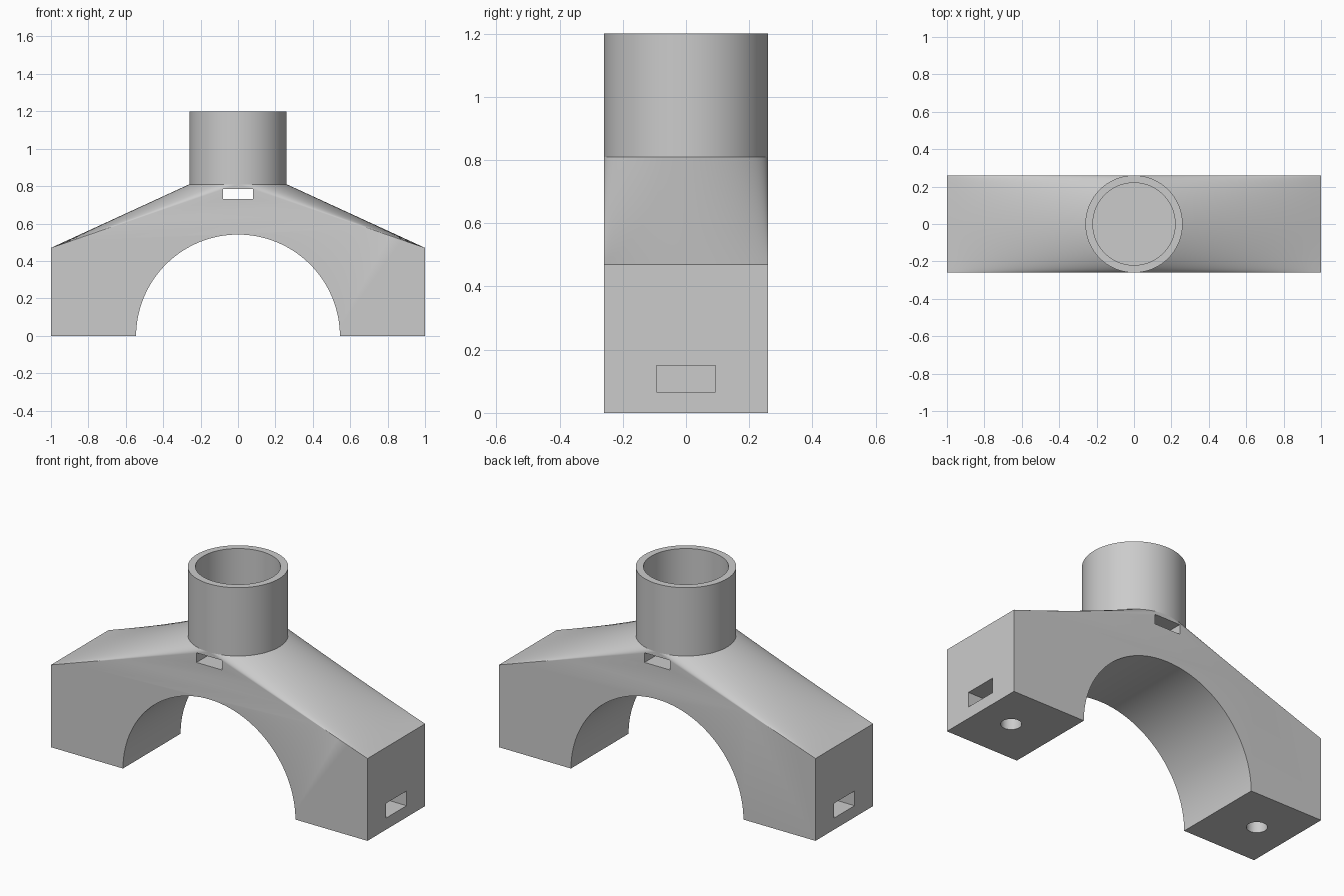
import bpy, bmesh
from math import sin, cos, pi, radians

if "Cube" in bpy.data.objects:
    bpy.data.objects.remove(bpy.data.objects["Cube"])

R = 0.26          # collar radius and half depth of the saddle
BORE = 0.22
SHOULDER, NECK, TOP = 0.47, 0.81, 1.2
SEGS, STEPS = 64, 16

grey = bpy.data.materials.new("plain grey")
grey.use_nodes = True
colour = (0.6, 0.6, 0.6, 1)
grey.diffuse_color = colour
grey.node_tree.nodes["Principled BSDF"].inputs["Base Color"].default_value = colour


def finish(name, bm):
    bmesh.ops.remove_doubles(bm, verts=bm.verts, dist=0.0001)
    bmesh.ops.recalc_face_normals(bm, faces=bm.faces)
    mesh = bpy.data.meshes.new(name)
    bm.to_mesh(mesh)
    bm.free()
    mesh.materials.append(grey)
    obj = bpy.data.objects.new(name, mesh)
    bpy.context.collection.objects.link(obj)
    return obj


def activate(obj):
    bpy.ops.object.select_all(action='DESELECT')
    obj.select_set(True)
    bpy.context.view_layer.objects.active = obj


def box(name, x0, x1, y0, y1, z0, z1):
    bm = bmesh.new()
    bmesh.ops.create_cube(bm, size=1)
    for v in bm.verts:
        v.co = ((x0 + x1) / 2 + v.co.x * (x1 - x0),
                (y0 + y1) / 2 + v.co.y * (y1 - y0),
                (z0 + z1) / 2 + v.co.z * (z1 - z0))
    return finish(name, bm)


def cylinder(name, radius, depth, location, segments, tilt=0):
    bm = bmesh.new()
    bmesh.ops.create_cone(bm, cap_ends=True, segments=segments,
                          radius1=radius, radius2=radius, depth=depth)
    obj = finish(name, bm)
    obj.location = location
    obj.rotation_euler.x = tilt
    return obj


def cut(target, cutter):
    cutter.hide_render = True
    mod = target.modifiers.new("cut", 'BOOLEAN')
    mod.operation, mod.solver, mod.object = 'DIFFERENCE', 'EXACT', cutter
    activate(target)
    bpy.ops.object.modifier_apply(modifier=mod.name)
    bpy.data.objects.remove(cutter)


# Saddle: slopes ruled from the round neck down to the straight shoulders
bm = bmesh.new()
rows = []
for i in range(SEGS + 1):
    t = -pi / 2 + pi * i / SEGS
    y, neck_x = R * sin(t), R * cos(t)
    slope = [(neck_x + (1 - neck_x) * k / STEPS, NECK + (SHOULDER - NECK) * k / STEPS)
             for k in range(STEPS + 1)]
    outline = [(-1, 0)] + [(-x, z) for x, z in reversed(slope)] + slope + [(1, 0)]
    rows.append([bm.verts.new((x, y, z)) for x, z in outline])
for a, b in zip(rows, rows[1:]):
    for j in range(len(a)):
        k = (j + 1) % len(a)
        bm.faces.new((a[j], a[k], b[k], b[j]))
bm.faces.new(rows[0])
bm.faces.new(rows[-1])
bmesh.ops.remove_doubles(bm, verts=bm.verts, dist=0.0001)
bmesh.ops.dissolve_degenerate(bm, edges=bm.edges, dist=0.0001)
saddle = finish("saddle", bm)

# Arch, strap slot, and the nut slots and bolt holes in both feet
cut(saddle, cylinder("arch_cutter", 0.545, 1, (0, 0, -0.004), 128, pi / 2))
cut(saddle, box("strap_slot_cutter", -0.08, 0.08, -0.5, 0.5, 0.73, 0.785))
for side in (-1, 1):
    x0, x1 = sorted((side * 0.7, side * 1.1))
    cut(saddle, box("nut_slot_cutter", x0, x1, -0.093, 0.093, 0.066, 0.15))
    cut(saddle, cylinder("bolt_hole_cutter", 0.053, 0.6, (side * 0.8, 0, 0), 32))

# Collar: open tube standing on the neck
bm = bmesh.new()
profile = [(R, NECK), (R, TOP), (BORE, TOP), (BORE, NECK)]
points = [bm.verts.new((r, 0, z)) for r, z in profile]
edges = [bm.edges.new(pair) for pair in zip(points, points[1:])]
bmesh.ops.spin(bm, geom=points + edges, cent=(0, 0, 0), axis=(0, 0, 1),
               angle=2 * pi, steps=2 * SEGS)
collar = finish("collar", bm)

for part in (saddle, collar):
    activate(part)
    bpy.ops.object.shade_smooth_by_angle(angle=radians(20))
